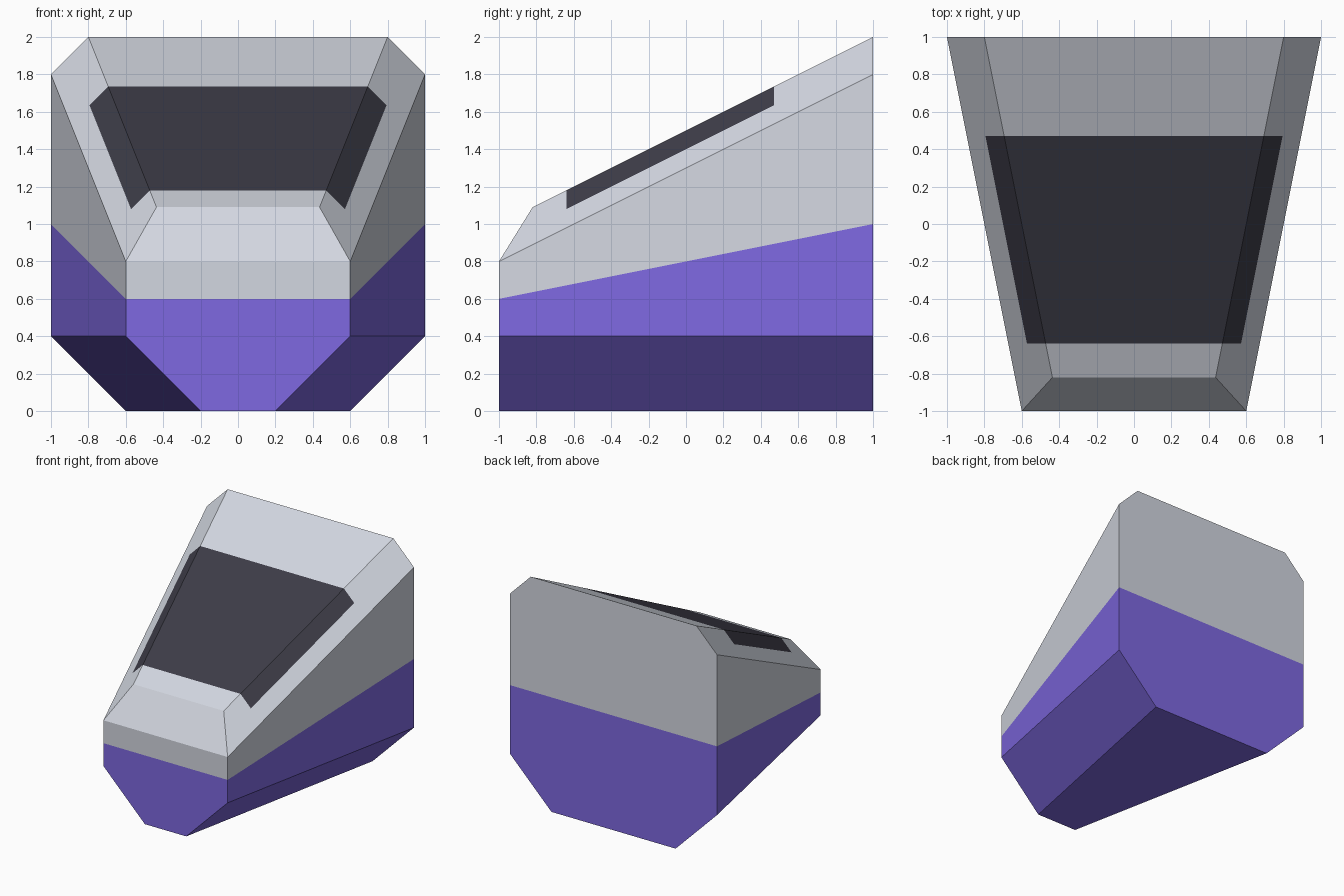
import bpy
import bmesh
from math import radians
from mathutils import Vector

cube = bpy.data.objects.get("Cube")
if cube:
    bpy.data.objects.remove(cube, do_unlink=True)


def make_material(name, rgb):
    mat = bpy.data.materials.new(name)
    mat.use_nodes = True
    colour = (*rgb, 1.0)
    mat.diffuse_color = colour
    mat.node_tree.nodes["Principled BSDF"].inputs["Base Color"].default_value = colour
    return mat


def cut(bm, faces, point, normal):
    """Score the given faces along a plane without removing anything."""
    geom = set(faces)
    for face in faces:
        geom.update(face.edges)
        geom.update(face.verts)
    bmesh.ops.bisect_plane(bm, geom=list(geom), dist=0.0001,
                           plane_co=point, plane_no=normal)
    bm.normal_update()


def is_upper(face):
    return face.normal.z > 0.6


# Half outline of each end, as (x, z)
BACK = [(0.6, 0), (1, 0.4), (1, 1.8), (0.8, 2)]
FRONT = [(0.2, 0), (0.6, 0.4), (0.6, 0.8)]
NOSE_TOP = (0.436, -0.82, 1.09)

corners = [(x, 1, z) for x, z in BACK] + [(x, -1, z) for x, z in FRONT] + [NOSE_TOP]

# Tapered faceted shell
bm = bmesh.new()
for x, y, z in corners:
    for side in (-1, 1):
        bm.verts.new((side * x, y, z))
bmesh.ops.convex_hull(bm, input=bm.verts[:])
bmesh.ops.dissolve_limit(bm, angle_limit=radians(1), verts=bm.verts[:], edges=bm.edges[:])
bmesh.ops.recalc_face_normals(bm, faces=bm.faces[:])
bm.normal_update()

# Sloping paint line around the hull
PAINT_POINT = Vector((0, 0, 0.8))
PAINT_NORMAL = Vector((0, -0.2, 1)).normalized()
cut(bm, bm.faces[:], PAINT_POINT, PAINT_NORMAL)

# Window outline: front, rear and lower edges on the roof and its bevels
WINDOW_FRONT, WINDOW_REAR = -0.64, 0.47
WINDOW_POINT = Vector((0, 0, 1.4))
WINDOW_NORMAL = Vector((0, -0.5, 1)).normalized()
for point, normal in (((0, WINDOW_FRONT, 0), (0, 1, 0)),
                      ((0, WINDOW_REAR, 0), (0, 1, 0))):
    cut(bm, [f for f in bm.faces if is_upper(f)], point, normal)


def in_window_span(face):
    return is_upper(face) and WINDOW_FRONT < face.calc_center_median().y < WINDOW_REAR


cut(bm, [f for f in bm.faces if in_window_span(f)], WINDOW_POINT, WINDOW_NORMAL)

# Colour by region
for face in bm.faces:
    centre = face.calc_center_median()
    if in_window_span(face) and (centre - WINDOW_POINT).dot(WINDOW_NORMAL) > 0:
        face.material_index = 2
    elif (centre - PAINT_POINT).dot(PAINT_NORMAL) < 0:
        face.material_index = 1

mesh = bpy.data.meshes.new("cabin_shell")
bm.to_mesh(mesh)
bm.free()
for mat in (make_material("pale_grey", (0.65, 0.68, 0.75)),
            make_material("purple", (0.21, 0.14, 0.75)),
            make_material("dark_glass", (0.047, 0.046, 0.064))):
    mesh.materials.append(mat)
shell = bpy.data.objects.new("cabin_shell", mesh)
bpy.context.collection.objects.link(shell)
